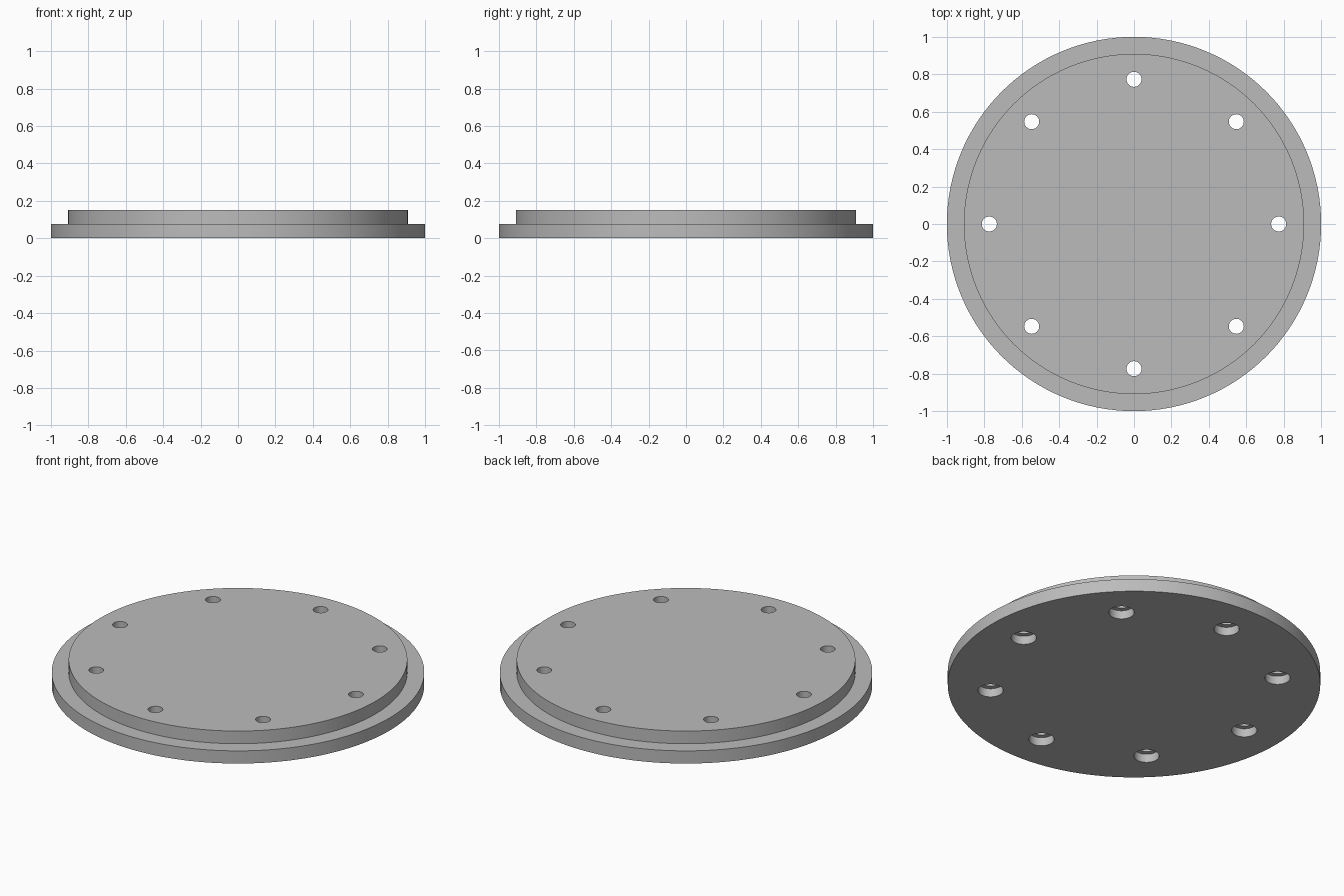
import bpy
import math

cube = bpy.data.objects.get("Cube")
if cube:
    bpy.data.objects.remove(cube, do_unlink=True)

RIM_RADIUS, RIM_TOP = 1.0, 0.075
STEP_RADIUS, TOP = 0.909, 0.15
BOLT_CIRCLE, HOLES = 0.773, 8
HOLE_RADIUS, BORE_RADIUS, BORE_DEPTH = 0.04, 0.068, 0.05

grey = bpy.data.materials.new("plain grey")
grey.use_nodes = True
colour = (0.5, 0.5, 0.5, 1)
grey.diffuse_color = colour
grey.node_tree.nodes["Principled BSDF"].inputs["Base Color"].default_value = colour


def lathe(name, profile, sides, centre=(0, 0, 0)):
    """Closed solid turned around z from (radius, height) pairs, bottom to top."""
    verts = [(r * math.cos(math.tau * i / sides), r * math.sin(math.tau * i / sides), z)
             for r, z in profile for i in range(sides)]
    faces = [tuple(reversed(range(sides)))]
    for ring in range(len(profile) - 1):
        a, b = ring * sides, (ring + 1) * sides
        for i in range(sides):
            j = (i + 1) % sides
            faces.append((a + i, a + j, b + j, b + i))
    faces.append(tuple(range(len(verts) - sides, len(verts))))
    mesh = bpy.data.meshes.new(name)
    mesh.from_pydata(verts, [], faces)
    mesh.materials.append(grey)
    obj = bpy.data.objects.new(name, mesh)
    obj.location = centre
    bpy.context.collection.objects.link(obj)
    return obj


# Stepped round cover
cover = lathe("flange_cover", [(RIM_RADIUS, 0), (RIM_RADIUS, RIM_TOP),
                               (STEP_RADIUS, RIM_TOP), (STEP_RADIUS, TOP)], 128)

# Bolt holes, counterbored from below
cutters = []
for k in range(HOLES):
    angle = math.tau * k / HOLES
    centre = (BOLT_CIRCLE * math.cos(angle), BOLT_CIRCLE * math.sin(angle), 0)
    cutter = lathe("bolt_hole_cutter", [(BORE_RADIUS, -0.05), (BORE_RADIUS, BORE_DEPTH),
                                        (HOLE_RADIUS, BORE_DEPTH), (HOLE_RADIUS, TOP + 0.05)],
                   32, centre)
    cutter.hide_render = True
    cutters.append(cutter)
    cut = cover.modifiers.new("bolt hole", 'BOOLEAN')
    cut.operation = 'DIFFERENCE'
    cut.solver = 'EXACT'
    cut.object = cutter

# Apply the cuts, then remove the cutters
bpy.ops.object.select_all(action='DESELECT')
cover.select_set(True)
bpy.context.view_layer.objects.active = cover
for name in [m.name for m in cover.modifiers]:
    bpy.ops.object.modifier_apply(modifier=name)
for cutter in cutters:
    bpy.data.objects.remove(cutter, do_unlink=True)

bpy.ops.object.shade_smooth_by_angle(angle=math.radians(30))
